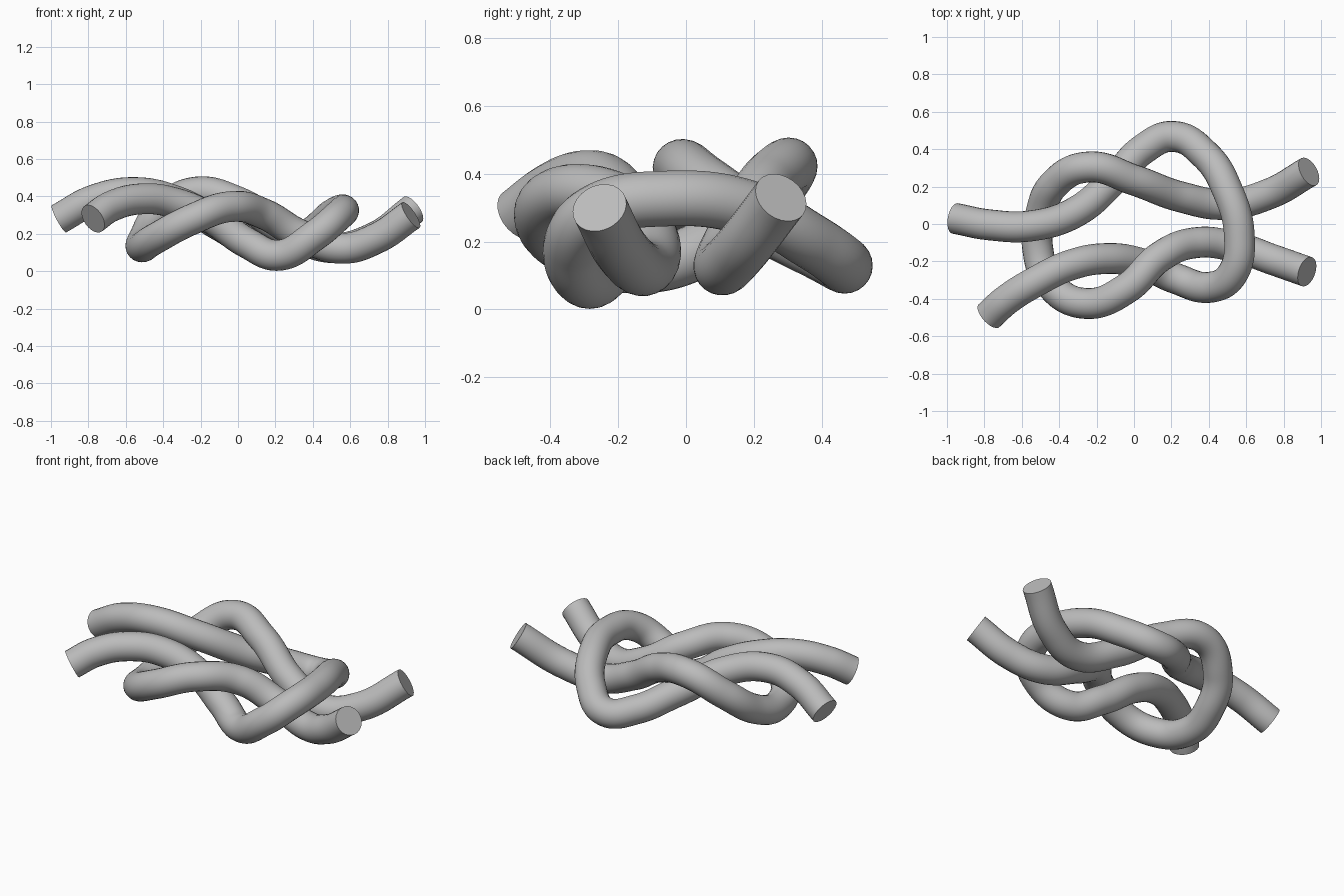
import bpy

cube = bpy.data.objects.get("Cube")
if cube:
    bpy.data.objects.remove(cube, do_unlink=True)

RADIUS = 0.0825

gray = bpy.data.materials.new("rope gray")
gray.use_nodes = True
gray.diffuse_color = (0.5, 0.5, 0.5, 1)
gray.node_tree.nodes["Principled BSDF"].inputs["Base Color"].default_value = (0.5, 0.5, 0.5, 1)


def rope(name, points):
    """Round tube swept along a smooth path, with flat capped ends."""
    curve = bpy.data.curves.new(name + "_path", "CURVE")
    curve.dimensions = "3D"
    curve.resolution_u = 14
    curve.bevel_depth = RADIUS
    curve.bevel_resolution = 10
    curve.use_fill_caps = True
    spline = curve.splines.new("BEZIER")
    spline.bezier_points.add(len(points) - 1)
    for knot, co in zip(spline.bezier_points, points):
        knot.co = co
        knot.handle_left_type = knot.handle_right_type = "AUTO"
    obj = bpy.data.objects.new(name, curve)
    bpy.context.collection.objects.link(obj)
    bpy.ops.object.select_all(action="DESELECT")
    obj.select_set(True)
    bpy.context.view_layer.objects.active = obj
    bpy.ops.object.convert(target="MESH")
    obj = bpy.context.object
    obj.data.materials.clear()
    obj.data.materials.append(gray)
    bpy.ops.object.shade_smooth_by_angle(angle=0.7)
    return obj


# Rope whose bight is on the left and whose ends leave to the right
rope("left_bight_rope", [
    (0.935, 0.28, 0.33), (0.72, 0.16, 0.175), (0.5, 0.105, 0.125),
    (0.25, 0.145, 0.22), (0, 0.235, 0.37), (-0.24, 0.305, 0.42),
    (-0.42, 0.22, 0.31), (-0.5, 0.05, 0.18), (-0.515, -0.13, 0.13),
    (-0.44, -0.33, 0.175), (-0.25, -0.425, 0.275), (-0.04, -0.345, 0.345),
    (0.14, -0.175, 0.305), (0.33, -0.1, 0.195), (0.55, -0.125, 0.122),
    (0.74, -0.19, 0.175), (0.925, -0.255, 0.3)])

# Rope whose bight is on the right and whose ends leave to the left
rope("right_bight_rope", [
    (-0.957, 0.03, 0.28), (-0.77, -0.005, 0.38), (-0.55, -0.01, 0.42),
    (-0.32, 0.06, 0.37), (-0.1, 0.245, 0.245), (0.05, 0.4, 0.165),
    (0.21, 0.468, 0.13), (0.38, 0.37, 0.2), (0.5, 0.18, 0.3),
    (0.563, -0.06, 0.327), (0.53, -0.26, 0.29), (0.41, -0.338, 0.19),
    (0.22, -0.29, 0.085), (0.05, -0.215, 0.15), (-0.15, -0.185, 0.285),
    (-0.34, -0.22, 0.365), (-0.52, -0.305, 0.386), (-0.68, -0.405, 0.345),
    (-0.775, -0.49, 0.28)])
